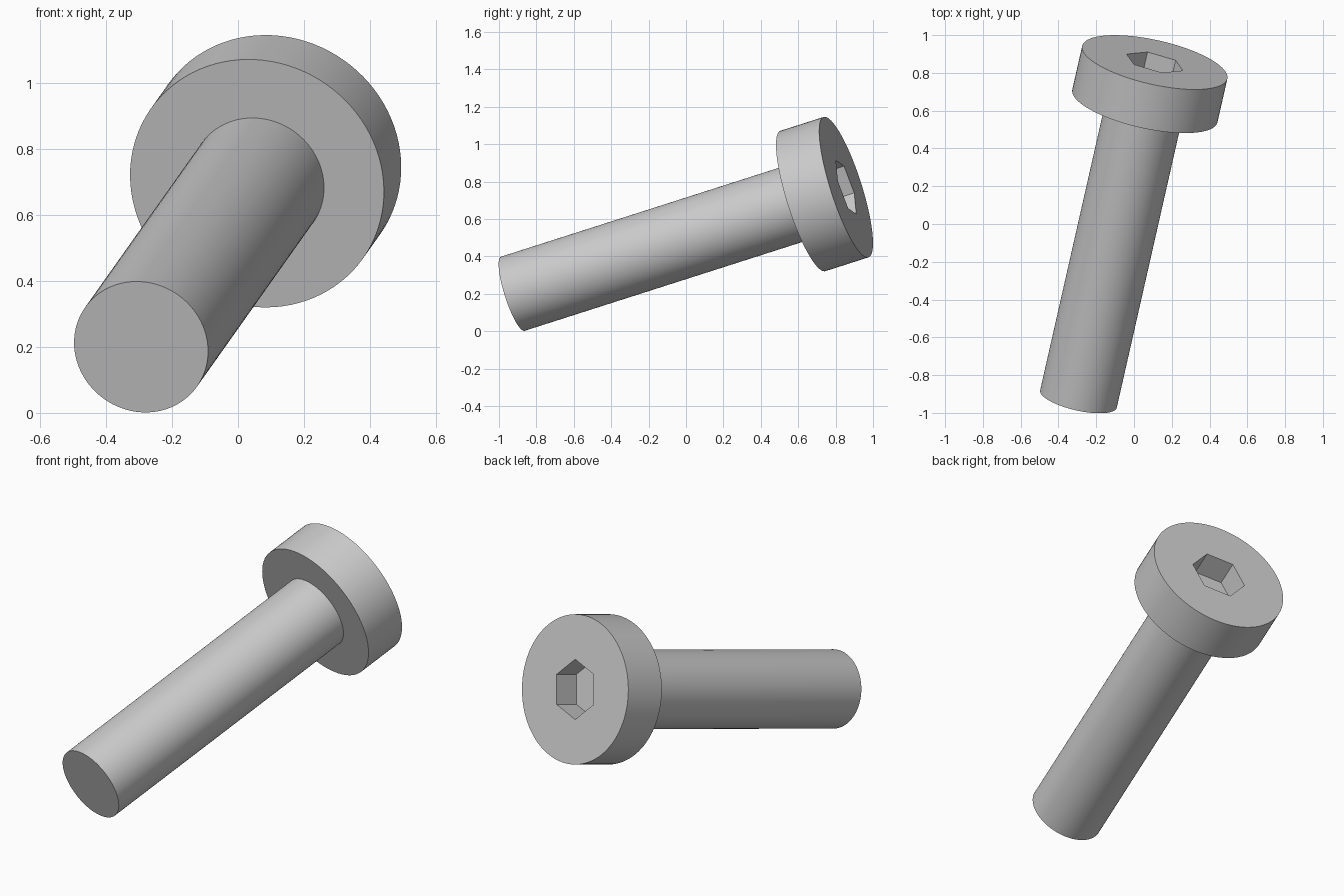
import bpy, bmesh, math
from mathutils import Matrix, Vector

cube = bpy.data.objects.get("Cube")
if cube:
    bpy.data.objects.remove(cube, do_unlink=True)

# Sizes along and around the screw axis
SHAFT_R, HEAD_R, HEX_R = 0.208, 0.394, 0.158
LENGTH, HEAD_H, SOCKET_DEPTH = 1.914, 0.248, 0.147
SIDES = 96


def ring(bm, radius, z, sides=SIDES):
    """Closed loop of vertices around the local z axis."""
    return [bm.verts.new((radius * math.cos(math.tau * i / sides),
                          radius * math.sin(math.tau * i / sides), z))
            for i in range(sides)]


def skin(bm, a, b):
    """Quads joining two loops with the same vertex count."""
    for i in range(len(a)):
        j = (i + 1) % len(a)
        bm.faces.new((a[i], a[j], b[j], b[i]))


bm = bmesh.new()

# Shaft, underside and rim of the head
shaft_end = ring(bm, SHAFT_R, 0)
shaft_top = ring(bm, SHAFT_R, LENGTH - HEAD_H)
head_under = ring(bm, HEAD_R, LENGTH - HEAD_H)
head_top = ring(bm, HEAD_R, LENGTH)
bm.faces.new(shaft_end)
for lower, upper in ((shaft_end, shaft_top), (shaft_top, head_under),
                     (head_under, head_top)):
    skin(bm, lower, upper)

# Hexagonal socket with a flat floor
socket_rim = ring(bm, HEX_R, LENGTH, 6)
socket_floor = ring(bm, HEX_R, LENGTH - SOCKET_DEPTH, 6)
skin(bm, socket_rim, socket_floor)
bm.faces.new(socket_floor)

# Flat head face around the socket
rims = [bm.edges.get((loop[i - 1], loop[i]))
        for loop in (head_top, socket_rim) for i in range(len(loop))]
bmesh.ops.triangle_fill(bm, edges=rims, use_beauty=True, normal=(0, 0, 1))
bmesh.ops.recalc_face_normals(bm, faces=bm.faces)

# Lean the screw: z follows its axis, x points at a socket corner
axis = Vector((0.404, 1.782, 0.57)).normalized()
corner = Vector((0.242, -0.346, 0.906))
corner = (corner - axis * corner.dot(axis)).normalized()
frame = Matrix((corner, axis.cross(corner), axis)).transposed().to_4x4()
bm.transform(Matrix.Translation((-0.294, -0.926, 0.2)) @ frame)

mesh = bpy.data.meshes.new("socket_screw")
bm.to_mesh(mesh)
bm.free()
screw = bpy.data.objects.new("socket_screw", mesh)
bpy.context.collection.objects.link(screw)

# Grey metal
grey = bpy.data.materials.new("grey_metal")
grey.use_nodes = True
grey.diffuse_color = (0.6, 0.6, 0.6, 1)
grey.node_tree.nodes["Principled BSDF"].inputs["Base Color"].default_value = grey.diffuse_color
mesh.materials.append(grey)

# Smooth sides with crisp rims
bpy.ops.object.select_all(action='DESELECT')
screw.select_set(True)
bpy.context.view_layer.objects.active = screw
bpy.ops.object.shade_smooth_by_angle(angle=math.radians(30))
